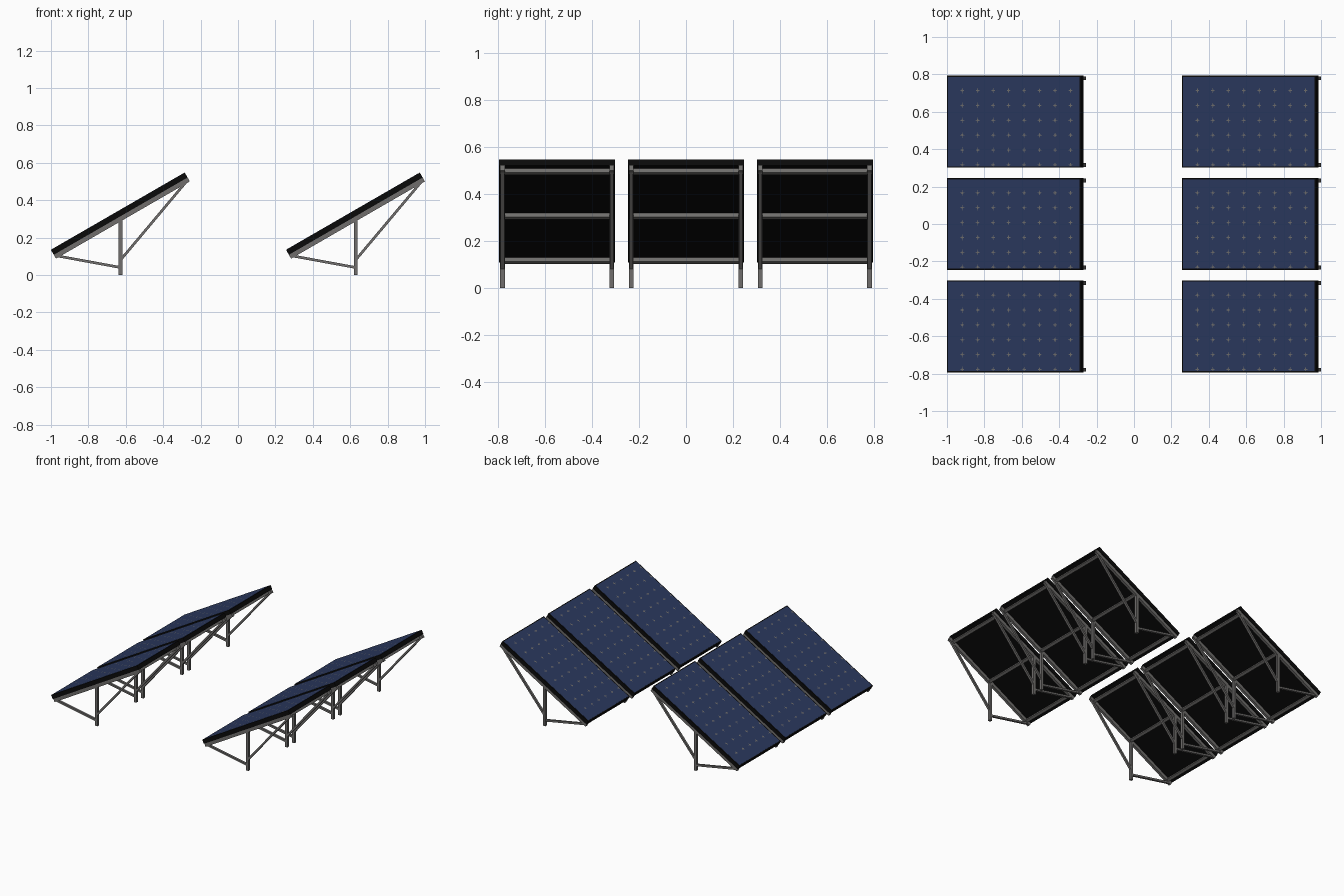
import bpy, bmesh, math
from mathutils import Vector

if "Cube" in bpy.data.objects:
    bpy.data.objects.remove(bpy.data.objects["Cube"])

TILT = math.radians(30)
D = Vector((math.cos(TILT), 0, math.sin(TILT)))    # up the slope
N = Vector((-math.sin(TILT), 0, math.cos(TILT)))   # out of the glass
Y = Vector((0, 1, 0))
L, HALF, T, RAIL = 0.826, 0.246, 0.03, 0.024
LOW_EDGE = Vector((-1.0, 0, 0.134))                # low top edge of a left panel
POST_X = -0.628


def material(name, rgb):
    m = bpy.data.materials.new(name)
    m.diffuse_color = (*rgb, 1)
    m.use_nodes = True
    m.node_tree.nodes["Principled BSDF"].inputs["Base Color"].default_value = m.diffuse_color
    return m


BLUE = material("cell blue", (0.024, 0.041, 0.115))
BLACK = material("frame black", (0.003, 0.003, 0.003))
GREY = material("steel grey", (0.16, 0.155, 0.15))


def finish(name, bm, mat):
    bmesh.ops.recalc_face_normals(bm, faces=bm.faces)
    me = bpy.data.meshes.new(name)
    bm.to_mesh(me)
    bm.free()
    me.materials.append(mat)
    ob = bpy.data.objects.new(name, me)
    bpy.context.collection.objects.link(ob)
    return ob


def box(bm, c, a, b, u):
    """Box at centre c with half-axis vectors a, b, u."""
    vs = bmesh.ops.create_cube(bm, size=2)["verts"]
    for v in vs:
        v.co = c + a * v.co.x + b * v.co.y + u * v.co.z


def bar(bm, p, q, thick, width):
    """Straight bar between two points of one x-z plane."""
    d = q - p
    side = d.normalized().cross(Y)
    box(bm, (p + q) / 2, d / 2, Y * width / 2, side * thick / 2)


def slope_point(s, y, n):
    return LOW_EDGE + D * s + Y * y + N * n


def build_panel(off, tag):
    # black frame and backing
    bm = bmesh.new()
    box(bm, off + slope_point(L / 2, 0, -T / 2), D * L / 2, Y * HALF, N * T / 2)
    finish("panel_frame_" + tag, bm, BLACK)

    # blue glass plate inside a thin black border
    bm = bmesh.new()
    edge = 0.007
    box(bm, off + slope_point(L / 2, 0, 0), D * (L / 2 - edge), Y * (HALF - edge), N * 0.001)
    finish("cell_sheet_" + tag, bm, BLUE)

    # small four-pointed gaps where cell corners meet
    bm = bmesh.new()
    lim = HALF - edge
    for i in range(1, 9):
        for j in range(1, 7):
            s, y = 0.0955 * i, HALF - 0.0795 * j
            vs = []
            for k in range(8):
                r = 0.005 if k % 2 else 0.015
                a = k * math.pi / 4
                yy = max(-lim, min(lim, y + r * math.sin(a)))
                vs.append(bm.verts.new(off + slope_point(s + r * math.cos(a), yy, 0.002)))
            bm.faces.new(vs)
    finish("cell_corner_gaps_" + tag, bm, GREY)

    # supporting rails under the panel
    bm = bmesh.new()
    for y in (-0.232, 0.232):
        box(bm, off + slope_point(L / 2, y, -T - RAIL / 2), D * L / 2, Y * 0.01, N * RAIL / 2)
    finish("slope_rails_" + tag, bm, GREY)
    bm = bmesh.new()
    for s in (0.035, L / 2, 0.79):
        box(bm, off + slope_point(s, 0, -T - 0.01), D * 0.01, Y * 0.225, N * 0.01)
    finish("cross_rails_" + tag, bm, GREY)

    # posts with a low and a high brace
    posts, braces = bmesh.new(), bmesh.new()
    for y in (-0.232, 0.232):
        o = off + Y * y
        bar(posts, o + Vector((POST_X, 0, 0)), o + Vector((POST_X, 0, 0.305)), 0.02, 0.02)
        bar(braces, o + Vector((-0.972, 0, 0.103)), o + Vector((POST_X, 0, 0.04)), 0.014, 0.016)
        bar(braces, o + Vector((POST_X, 0, 0.08)), o + Vector((-0.277, 0, 0.498)), 0.014, 0.016)
    finish("posts_" + tag, posts, GREY)
    finish("braces_" + tag, braces, GREY)


# two rows of three panels
for i, x in enumerate((0, 1.257)):
    for j in (-1, 0, 1):
        build_panel(Vector((x, j * 0.547, 0)), f"{i + 1}_{j + 2}")
